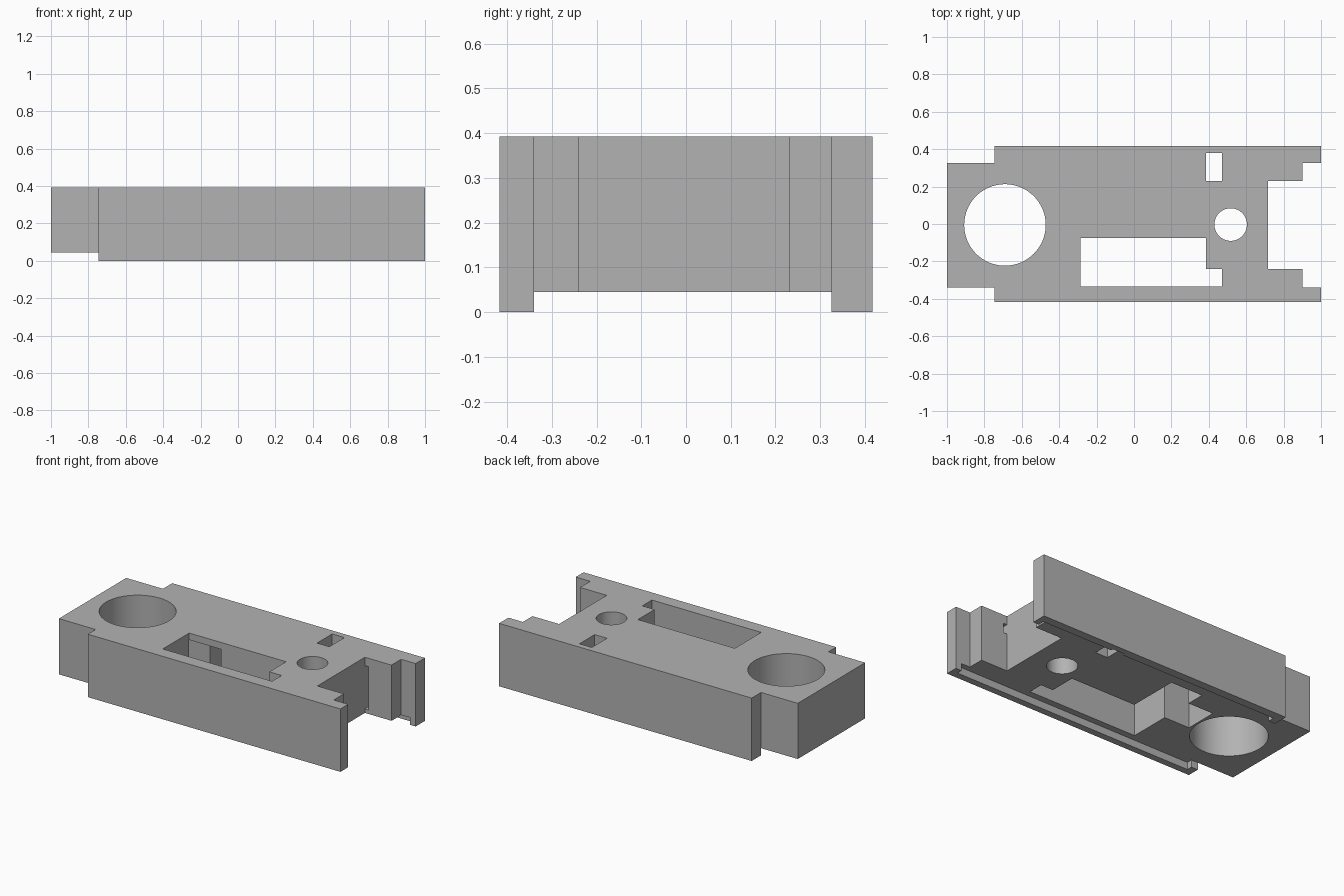
import bpy
import bmesh

old = bpy.data.objects.get("Cube")
if old:
    bpy.data.objects.remove(old, do_unlink=True)

TOP = 0.393
UNDER = 0.045
ROOF = 0.35

grey = bpy.data.materials.new("plain_grey")
grey.use_nodes = True
colour = (0.45, 0.45, 0.45, 1)
grey.diffuse_color = colour
grey.node_tree.nodes["Principled BSDF"].inputs["Base Color"].default_value = colour


def prism(name, outline, z0, z1):
    """Extrude a flat outline between two heights."""
    bm = bmesh.new()
    face = bm.faces.new([bm.verts.new((x, y, z0)) for x, y in outline])
    ext = bmesh.ops.extrude_face_region(bm, geom=[face])
    moved = [v for v in ext["geom"] if isinstance(v, bmesh.types.BMVert)]
    bmesh.ops.translate(bm, verts=moved, vec=(0, 0, z1 - z0))
    bmesh.ops.recalc_face_normals(bm, faces=bm.faces)
    mesh = bpy.data.meshes.new(name)
    bm.to_mesh(mesh)
    bm.free()
    mesh.materials.append(grey)
    obj = bpy.data.objects.new(name, mesh)
    bpy.context.collection.objects.link(obj)
    return obj


def cut(cutter):
    """Subtract a cutter from the body, then discard it."""
    cutter.hide_render = True
    mod = body.modifiers.new("cut", "BOOLEAN")
    mod.operation = "DIFFERENCE"
    mod.solver = "EXACT"
    mod.object = cutter
    bpy.context.view_layer.objects.active = body
    bpy.ops.object.modifier_apply(modifier=mod.name)
    bpy.data.objects.remove(cutter, do_unlink=True)


def cut_box(x0, x1, y0, y1, z0=-0.1, z1=0.5):
    cut(prism("box_cutter", [(x0, y0), (x1, y0), (x1, y1), (x0, y1)], z0, z1))


def cut_round(x, y, radius):
    bpy.ops.mesh.primitive_cylinder_add(vertices=64, radius=radius, depth=1, location=(x, y, 0.2))
    cut(bpy.context.object)


# Body outline: narrow end block, side rails and stepped open end
body = prism("body", [
    (-1, -0.34), (-0.746, -0.34), (-0.746, -0.417), (1, -0.417),
    (1, -0.34), (0.9, -0.34), (0.9, -0.24), (0.716, -0.24),
    (0.716, 0.23), (0.9, 0.23), (0.9, 0.325), (1, 0.325),
    (1, 0.417), (-0.746, 0.417), (-0.746, 0.325), (-1, 0.325)], 0, TOP)

# Raised underside, leaving thin rails with wider end lips
cut_box(-1.1, -0.746, -0.5, 0.5, z1=UNDER)
cut_box(-0.8, 1.1, -0.34, 0.325, z1=UNDER)
cut_box(-0.7, 0.96, -0.375, 0.365, z1=UNDER)

# Round through holes
cut_round(-0.69, -0.005, 0.218)
cut_round(0.517, -0.003, 0.087)

# Long window with its notch, and the small slot
window = [(-0.285, -0.335), (0.47, -0.335), (0.47, -0.24),
          (0.385, -0.24), (0.385, -0.075), (-0.285, -0.075)]
cut(prism("window_cutter", window, -0.1, 0.5))
cut_box(0.385, 0.47, 0.23, 0.38)

# Stepped cavity under the roof
cavity = [(-0.46, -0.075), (-0.285, -0.075), (-0.285, -0.2), (-0.065, -0.2),
          (-0.065, 0.245), (-0.285, 0.245), (-0.285, 0.13), (-0.46, 0.13)]
cut(prism("cavity_cutter", cavity, -0.1, ROOF))

# Small grooves in the arms at the open end
cut_box(0.716, 0.74, 0.2, 0.3, 0.07, 0.34)
cut_box(0.716, 0.74, -0.3, -0.2, 0.28, 0.34)

# Smooth the bores, keep the box edges crisp
bpy.ops.object.select_all(action="DESELECT")
body.select_set(True)
bpy.context.view_layer.objects.active = body
bpy.ops.object.shade_smooth_by_angle(angle=0.5)
